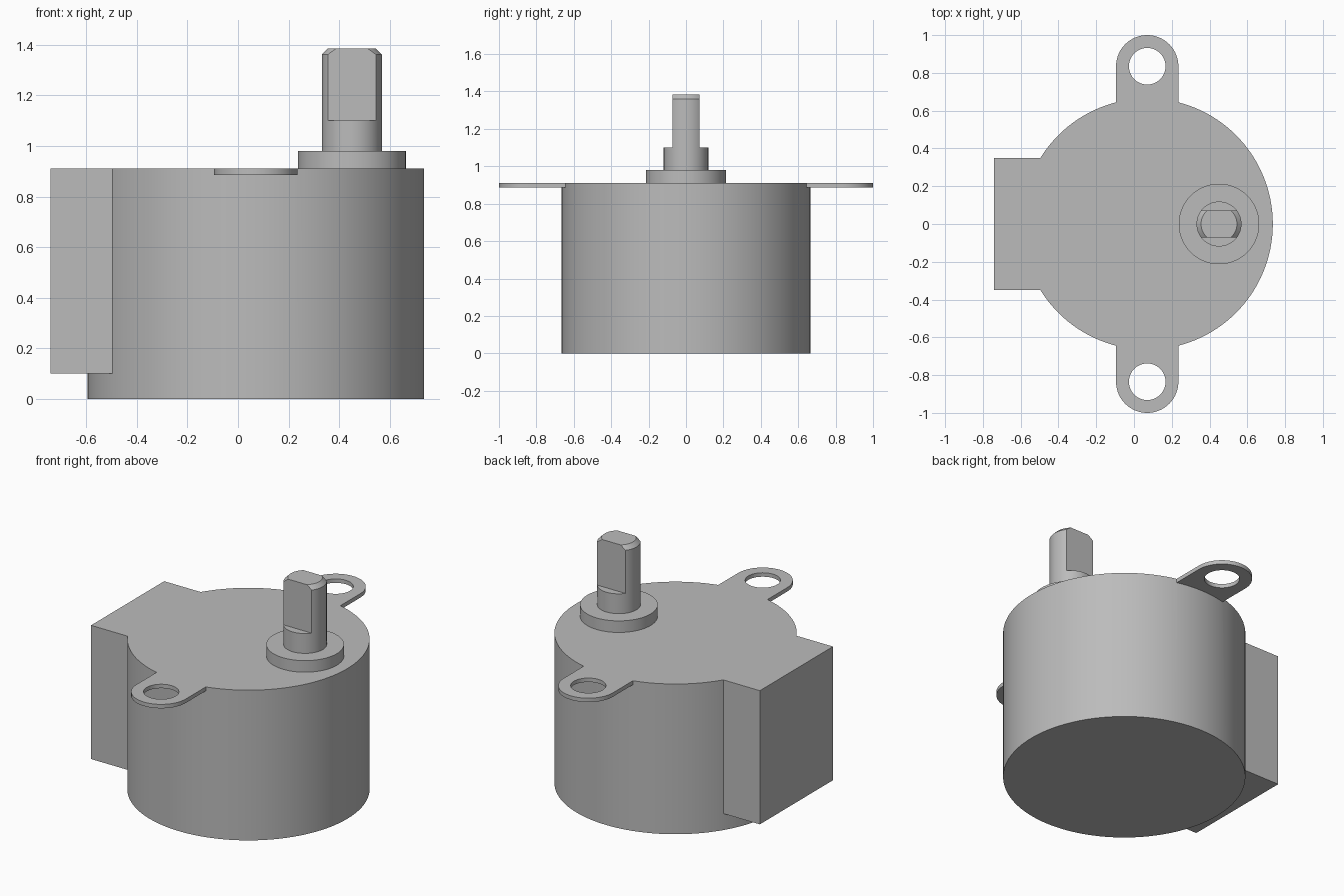
import bpy, bmesh, math

cube = bpy.data.objects.get("Cube")
if cube:
    bpy.data.objects.remove(cube, do_unlink=True)

GREY = 0.5
metal = bpy.data.materials.new("plain_grey")
metal.use_nodes = True
metal.diffuse_color = (GREY, GREY, GREY, 1)
metal.node_tree.nodes["Principled BSDF"].inputs["Base Color"].default_value = (GREY, GREY, GREY, 1)


def extrude(name, outline, z0, z1):
    """Prism from a counter-clockwise outline of (x, y) points."""
    bm = bmesh.new()
    face = bm.faces.new([bm.verts.new((x, y, z0)) for x, y in outline])
    top = bmesh.ops.extrude_face_region(bm, geom=[face])["geom"]
    bmesh.ops.translate(bm, vec=(0, 0, z1 - z0),
                        verts=[v for v in top if isinstance(v, bmesh.types.BMVert)])
    bmesh.ops.recalc_face_normals(bm, faces=bm.faces)
    mesh = bpy.data.meshes.new(name)
    bm.to_mesh(mesh)
    bm.free()
    mesh.materials.append(metal)
    obj = bpy.data.objects.new(name, mesh)
    bpy.context.collection.objects.link(obj)
    return obj


def arc(cx, cy, r, start=0, sweep=360, n=96):
    count = n if sweep == 360 else n + 1
    angles = [math.radians(start + sweep * i / n) for i in range(count)]
    return [(cx + r * math.cos(a), cy + r * math.sin(a)) for a in angles]


def box(x0, x1, y0, y1):
    return [(x0, y0), (x1, y0), (x1, y1), (x0, y1)]


def combine(obj, tool, operation):
    """Apply a boolean and discard the tool."""
    bpy.context.view_layer.objects.active = obj
    mod = obj.modifiers.new("cut", "BOOLEAN")
    mod.operation, mod.solver, mod.object = operation, "EXACT", tool
    bpy.ops.object.modifier_apply(modifier=mod.name)
    bpy.data.objects.remove(tool, do_unlink=True)


def smooth(obj):
    bpy.ops.object.select_all(action="DESELECT")
    obj.select_set(True)
    bpy.context.view_layer.objects.active = obj
    bpy.ops.object.shade_smooth_by_angle(angle=math.radians(25))


CX, TOP = 0.07, 0.91      # can axis and top height
SX = 0.45                 # shaft axis
EAR_R, EAR_Y = 0.165, 0.835

# Round can with the connector block and two mounting ears
housing = extrude("motor_housing", arc(CX, 0, 0.665, n=128), 0, TOP)
combine(housing, extrude("connector_block", box(-0.74, -0.2, -0.35, 0.35), 0.1, TOP), "UNION")
for side in (-1, 1):
    start = 0 if side > 0 else 180
    outline = arc(CX, side * EAR_Y, EAR_R, start, 180, 32)
    outline += [(CX - side * EAR_R, side * 0.5), (CX + side * EAR_R, side * 0.5)]
    combine(housing, extrude("mounting_ear", outline, 0.886, TOP), "UNION")
    hole = extrude("screw_hole", arc(CX, side * EAR_Y, 0.097, n=48), 0.8, 1)
    combine(housing, hole, "DIFFERENCE")
smooth(housing)

# Raised collar around the shaft
collar = extrude("shaft_collar", arc(SX, 0, 0.213), TOP, 0.98)
smooth(collar)

# Shaft with a chamfered tip and two flats
shaft = extrude("output_shaft", arc(SX, 0, 0.119, n=64), 0.98, 1.385)
bm = bmesh.new()
bm.from_mesh(shaft.data)
rim = [e for e in bm.edges if all(v.co.z > 1.38 for v in e.verts)]
bmesh.ops.bevel(bm, geom=rim, offset=0.024, segments=1, affect="EDGES")
bm.to_mesh(shaft.data)
bm.free()
for side in (-1, 1):
    y0, y1 = sorted((side * 0.072, side * 0.3))
    combine(shaft, extrude("flat_cutter", box(0.2, 0.7, y0, y1), 1.1, 1.5), "DIFFERENCE")
smooth(shaft)
